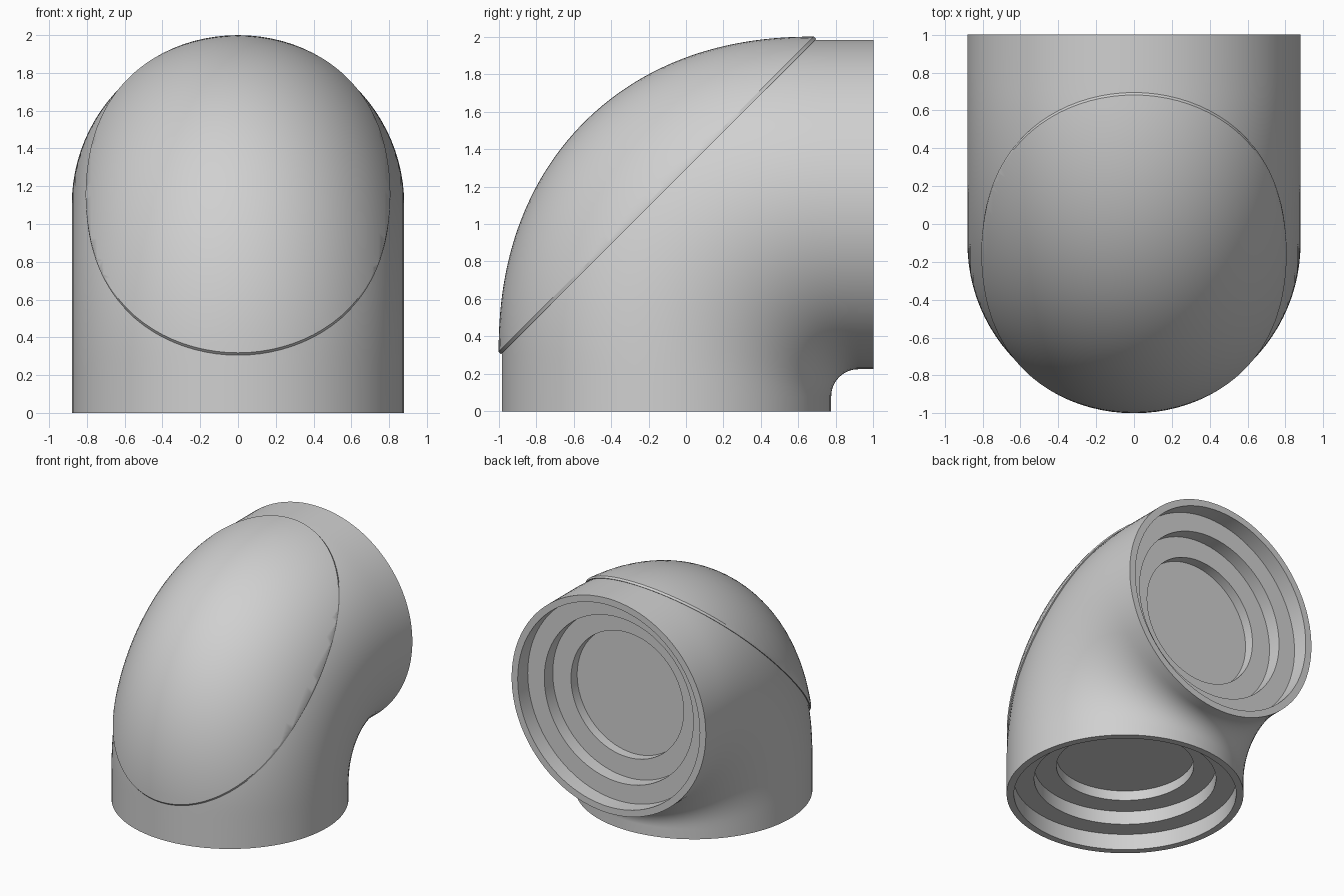
import bpy, bmesh, math
from mathutils import Vector

cube = bpy.data.objects.get("Cube")
if cube:
    bpy.data.objects.remove(cube)

SIDES, STEPS = 96, 56
PIVOT_Y, PIVOT_Z = 0.92, 0.08      # centre of the inner bend
R_IN, HALF_WIDTH = 0.145, 0.88
FAR = PIVOT_Y + 0.982              # outer wall distance at the mouths
ARC_Y, ARC_Z, ARC_R = 0.688, 0.312, 1.67   # outer bend
FULLNESS = 2.2                     # superellipse power of the outer bend

grey = bpy.data.materials.new("light grey")
grey.use_nodes = True
colour = (0.63, 0.63, 0.63, 1)
grey.diffuse_color = colour
grey.node_tree.nodes["Principled BSDF"].inputs["Base Color"].default_value = colour


def outer_profile():
    """Outer wall as (bend angle, distance from pivot) pairs, mouth to mouth."""
    pts = [(PIVOT_Y - FAR, PIVOT_Z + (ARC_Z - PIVOT_Z) * k / 4) for k in range(4)]
    for k in range(STEPS + 1):
        u = math.pi / 2 * k / STEPS
        c, s = max(math.cos(u), 0), math.sin(u)
        pts.append((ARC_Y - ARC_R * c ** (2 / FULLNESS),
                    ARC_Z + ARC_R * s ** (2 / FULLNESS)))
    pts += [(1 - z, 1 - y) for y, z in reversed(pts[:4])]
    return [(math.atan2(z - PIVOT_Z, PIVOT_Y - y),
             math.hypot(z - PIVOT_Z, PIVOT_Y - y)) for y, z in pts]


def section(t, r, grow=0.0):
    """Elliptical pipe section at bend angle t."""
    mid, half = (r + R_IN) / 2, (r - R_IN) / 2 + grow
    pts = []
    for i in range(SIDES):
        a = math.tau * i / SIDES
        d = mid + half * math.cos(a)
        pts.append(Vector(((HALF_WIDTH + grow) * math.sin(a),
                           PIVOT_Y - d * math.cos(t), PIVOT_Z + d * math.sin(t))))
    return pts


def mouth_ring(radius, depth):
    """Circle inside the lower mouth at a given depth."""
    cy = PIVOT_Y - (FAR + R_IN) / 2
    return [Vector((radius * math.sin(math.tau * i / SIDES),
                    cy - radius * math.cos(math.tau * i / SIDES), depth))
            for i in range(SIDES)]


def to_back(ring):
    """Reflect a lower mouth ring to the rear mouth."""
    return [Vector((p.x, 1 - p.z, 1 - p.y)) for p in ring]


def loft(rings):
    bm = bmesh.new()
    loops = [[bm.verts.new(p) for p in ring] for ring in rings]
    for a, b in zip(loops, loops[1:]):
        for i in range(SIDES):
            j = (i + 1) % SIDES
            bm.faces.new((a[i], a[j], b[j], b[i]))
    bm.faces.new(loops[0])
    bm.faces.new(loops[-1])
    bmesh.ops.recalc_face_normals(bm, faces=bm.faces)
    return bm


def slice_seam(bm, height, keep_outer):
    """Cut along the sloping seam and return the cut edges."""
    cut = bmesh.ops.bisect_plane(
        bm, geom=bm.verts[:] + bm.edges[:] + bm.faces[:],
        plane_co=(0, 0, height), plane_no=(0, -1, 1),
        clear_outer=not keep_outer, clear_inner=keep_outer)
    return [e for e in cut["geom_cut"] if isinstance(e, bmesh.types.BMEdge)]


def finish(bm, name):
    bmesh.ops.remove_doubles(bm, verts=bm.verts[:], dist=0.0005)
    bmesh.ops.recalc_face_normals(bm, faces=bm.faces)
    mesh = bpy.data.meshes.new(name)
    bm.to_mesh(mesh)
    bm.free()
    mesh.materials.append(grey)
    obj = bpy.data.objects.new(name, mesh)
    bpy.context.collection.objects.link(obj)
    bpy.ops.object.select_all(action='DESELECT')
    obj.select_set(True)
    bpy.context.view_layer.objects.active = obj
    bpy.ops.object.shade_smooth_by_angle(angle=math.radians(30))


profile = outer_profile()

# Stepped socket, from the floor out to the rim
steps = [(0.51, 0.32), (0.51, 0.24), (0.675, 0.24), (0.675, 0.13),
         (0.825, 0.13), (0.825, 0.0)]
socket = [mouth_ring(r, d) for r, d in steps]
rim = [Vector((p.x, p.y, 0)) for p in section(*profile[0])]
lower = socket + [rim]

# Elbow pipe with a socket at each end, open under the cover
body = loft(lower + [section(t, r) for t, r in profile]
            + [to_back(ring) for ring in reversed(lower)])
slice_seam(body, 1.3, False)
finish(body, "elbow_body")

# Raised domed cover over the outer bend, with a thin lip around its edge
cover = loft([section(t, r, 0.018) for t, r in profile])
seam = slice_seam(cover, 1.318, True)
lip = bmesh.ops.extrude_edge_only(cover, edges=seam)["geom"]
bmesh.ops.translate(cover, vec=Vector((0, 0.013, -0.013)),
                    verts=[g for g in lip if isinstance(g, bmesh.types.BMVert)])
bmesh.ops.edgeloop_fill(cover, edges=[e for e in cover.edges if e.is_boundary])
finish(cover, "domed_cover")
